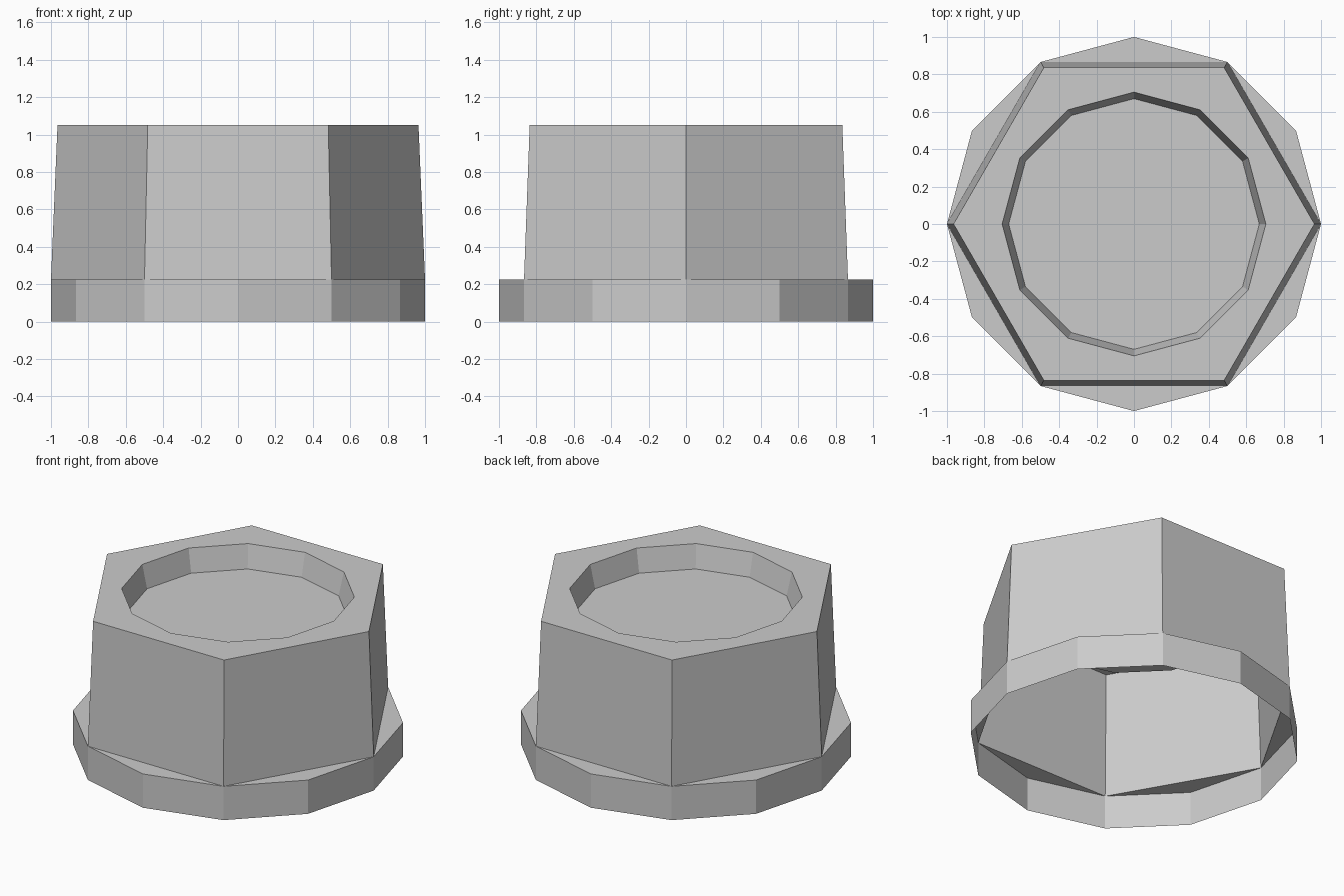
import bpy, bmesh
from math import cos, sin, tau

cube = bpy.data.objects.get("Cube")
if cube:
    bpy.data.objects.remove(cube, do_unlink=True)

FLANGE_Z, TOP_Z, DEPTH = 0.225, 1.05, 0.153

grey = bpy.data.materials.new("plain grey")
grey.use_nodes = True
colour = (0.6, 0.6, 0.6, 1)
grey.diffuse_color = colour
grey.node_tree.nodes["Principled BSDF"].inputs["Base Color"].default_value = colour

bm = bmesh.new()


def ring(sides, radius, z):
    return [bm.verts.new((radius * cos(tau * i / sides), radius * sin(tau * i / sides), z))
            for i in range(sides)]


def walls(low, high):
    n = len(low)
    for i in range(n):
        j = (i + 1) % n
        bm.faces.new((low[i], low[j], high[j], high[i]))


# Twelve-sided flange, open underneath
flange_low = ring(12, 1, 0)
flange_high = ring(12, 1, FLANGE_Z)
walls(flange_low, flange_high)

# Tapered hexagonal body rising from every other flange corner
body_low = flange_high[::2]
body_high = ring(6, 0.965, TOP_Z)
walls(body_low, body_high)

# Recess in the top
rim = ring(12, 0.705, TOP_Z)
floor = ring(12, 0.67, TOP_Z - DEPTH)
walls(rim, floor)
bm.faces.new(floor)

# Flange ledges and flat top around the recess
for k in range(6):
    a, b, n = 2 * k, 2 * k + 1, (k + 1) % 6
    bm.faces.new((flange_high[a], flange_high[b], flange_high[2 * n]))
    bm.faces.new((body_high[k], rim[a], rim[a - 1]))
    bm.faces.new((body_high[k], rim[b], rim[a]))
    bm.faces.new((body_high[k], body_high[n], rim[b]))

bmesh.ops.recalc_face_normals(bm, faces=bm.faces)
mesh = bpy.data.meshes.new("hex_cap")
bm.to_mesh(mesh)
bm.free()
mesh.materials.append(grey)
cap = bpy.data.objects.new("hex_cap", mesh)
bpy.context.collection.objects.link(cap)
